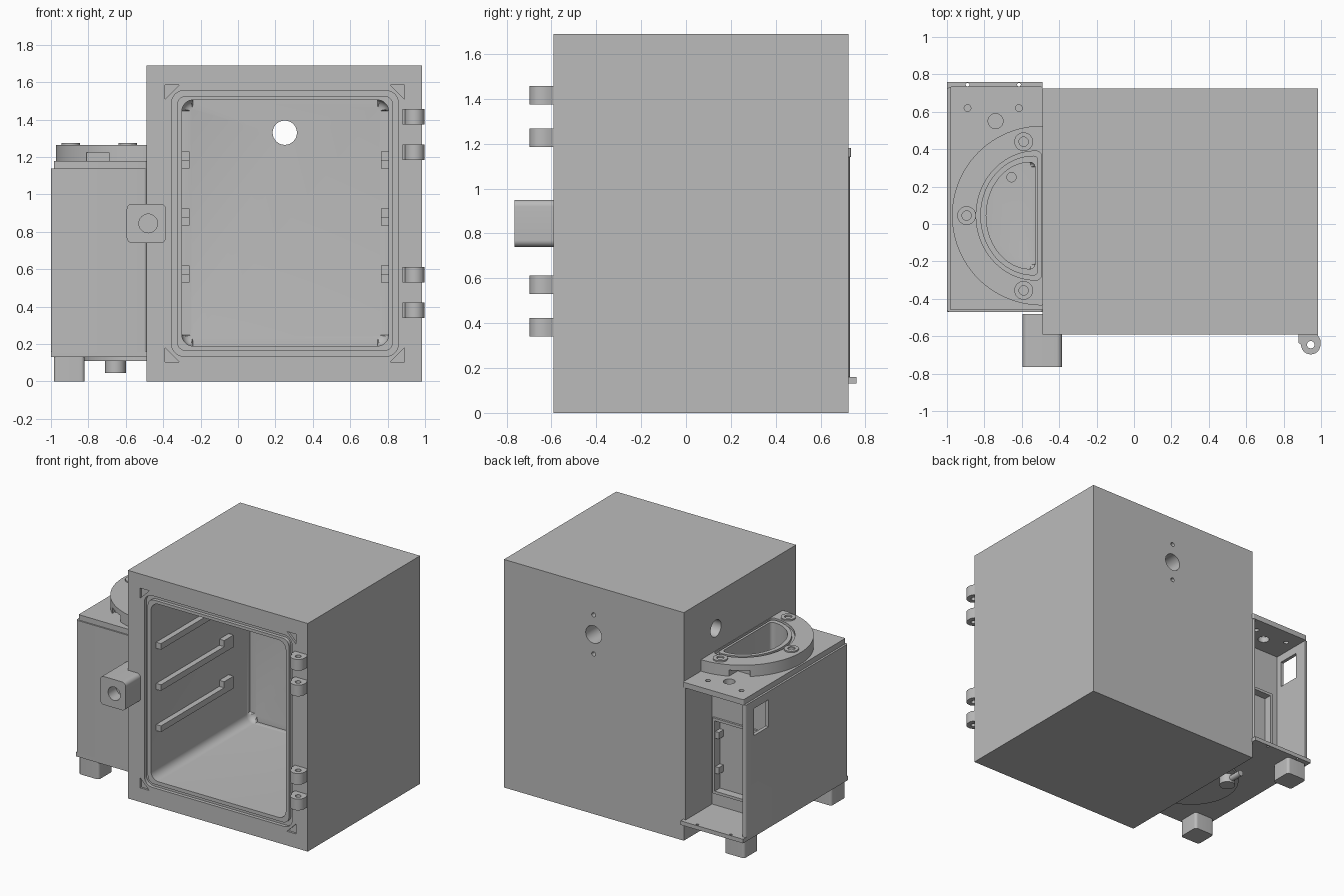
import bpy, bmesh
from math import sin, cos, radians

if "Cube" in bpy.data.objects:
    bpy.data.objects.remove(bpy.data.objects["Cube"], do_unlink=True)

grey = bpy.data.materials.new("plain grey")
grey.use_nodes = True
grey.diffuse_color = (0.5, 0.5, 0.5, 1)
grey.node_tree.nodes["Principled BSDF"].inputs["Base Color"].default_value = (0.5, 0.5, 0.5, 1)
parts = []


# Outline helpers
def arc(u, v, r, a, b, n=8, rx=None):
    angles = [radians(a + (b - a) * i / n) for i in range(n + 1)]
    return [(u + (rx or r) * cos(t), v + r * sin(t)) for t in angles]


def circle(u, v, r, n=32):
    return arc(u, v, r, 0, 360, n)[:-1]


def rect(u0, u1, v0, v1, r=0):
    if not r:
        return [(u0, v0), (u1, v0), (u1, v1), (u0, v1)]
    return (arc(u1 - r, v1 - r, r, 0, 90) + arc(u0 + r, v1 - r, r, 90, 180)
            + arc(u0 + r, v0 + r, r, 180, 270) + arc(u1 - r, v0 + r, r, 270, 360))


def half_moon(flat, r, c, rx=None, cy=0.045):
    u = flat - c
    return (arc(u, cy, r, 90, 270, 48, rx) + arc(u, cy - r + c, c, 270, 360, 6)[1:]
            + arc(u, cy + r - c, c, 0, 90, 6)[:-1])


# Extrude an outline along an axis, optionally rounding the rim at the far end
def prism(name, outline, axis, lo, hi, round_end=0, at_low=False):
    place = {"x": lambda u, v, w: (w, u, v),
             "y": lambda u, v, w: (u, w, v),
             "z": lambda u, v, w: (u, v, w)}[axis]
    bm = bmesh.new()
    low = [bm.verts.new(place(u, v, lo)) for u, v in outline]
    high = [bm.verts.new(place(u, v, hi)) for u, v in outline]
    bm.faces.new(low)
    bm.faces.new(high)
    n = len(outline)
    for i in range(n):
        j = (i + 1) % n
        bm.faces.new((low[i], low[j], high[j], high[i]))
    if round_end:
        rim = set(low if at_low else high)
        edges = [e for e in bm.edges if e.verts[0] in rim and e.verts[1] in rim]
        bmesh.ops.bevel(bm, geom=edges, offset=round_end, segments=5, profile=0.5, affect="EDGES")
    bmesh.ops.recalc_face_normals(bm, faces=bm.faces)
    mesh = bpy.data.meshes.new(name)
    bm.to_mesh(mesh)
    bm.free()
    mesh.materials.append(grey)
    obj = bpy.data.objects.new(name, mesh)
    bpy.context.collection.objects.link(obj)
    return obj


def part(*args, **kw):
    obj = prism(*args, **kw)
    parts.append(obj)
    return obj


# Subtract a cutter from one or more targets, then drop it
def cut(targets, cutter, keep=False):
    cutter.hide_render = True
    for target in targets:
        bpy.context.view_layer.objects.active = target
        mod = target.modifiers.new("cut", "BOOLEAN")
        mod.operation = "DIFFERENCE"
        mod.solver = "EXACT"
        mod.object = cutter
        bpy.ops.object.modifier_apply(modifier=mod.name)
    if not keep:
        bpy.data.objects.remove(cutter, do_unlink=True)


def cut_shape(targets, *args, **kw):
    cut(targets, prism("cutter", *args, **kw))


def cut_ring(targets, outer, inner, axis, lo, hi):
    ring = prism("ring", outer, axis, lo, hi)
    cut_shape([ring], inner, axis, lo - 0.1, hi + 0.1)
    cut(targets, ring)


# Main cabinet with chamber, seal groove and ports
cabinet = part("cabinet", rect(-0.49, 0.985, 0, 1.69), "z", 0, 1)
bpy.data.objects.remove(cabinet, do_unlink=True)
parts.clear()
cabinet = part("cabinet", rect(-0.49, 0.985, 0, 1.69), "y", -0.59, 0.725)
cut_shape([cabinet], rect(-0.3, 0.805, 0.19, 1.505, 0.06), "y", -0.7, 0.57, round_end=0.045)
cut_ring([cabinet], rect(-0.355, 0.857, 0.135, 1.555, 0.065),
         rect(-0.327, 0.83, 0.163, 1.527, 0.05), "y", -0.7, -0.565)
cut_shape([cabinet], circle(0.25, 1.33, 0.065), "y", 0.4, 0.9)
for dz in (-0.145, 0.145):
    cut_shape([cabinet], circle(0.25, 1.33 + dz, 0.016, 16), "y", 0.66, 0.9)
cut_shape([cabinet], circle(0.35, 1.43, 0.062), "x", -0.6, -0.2)

# Small triangular pockets outside the seal corners
for u, su in ((-0.39, 1), (0.89, -1)):
    for v, sv in ((0.105, 1), (1.585, -1)):
        tri = [(u, v), (u + 0.075 * su, v), (u, v + 0.075 * sv)]
        cut_shape([cabinet], tri, "y", -0.7, -0.575)

# Shelf rails with a raised stop at the rear
for i, z in enumerate((0.53, 0.835, 1.14)):
    for side, x0, x1 in (("right", -0.31, -0.26), ("left", 0.765, 0.815)):
        outline = [(-0.53, z), (0.32, z), (0.32, z + 0.09), (0.21, z + 0.09),
                   (0.21, z + 0.045), (-0.53, z + 0.045)]
        part(f"shelf_rail_{side}_{i + 1}", outline, "x", x0, x1)

# Door hinge knuckles
for i, z in enumerate((0.34, 0.53, 1.185, 1.375)):
    outline = [(0.88, -0.58), (0.88, -0.645)] + arc(0.945, -0.645, 0.052, 180, 360, 20) + [(0.997, -0.62), (0.975, -0.58)]
    outline = [p for p in outline if p != (0.88, -0.645)]
    outline.insert(1, (0.88, -0.635))
    knuckle = part(f"hinge_knuckle_{i + 1}", outline, "z", z, z + 0.083)
    cut_shape([knuckle], circle(0.945, -0.645, 0.02, 20), "z", z - 0.1, z + 0.2)

# Latch block
latch = part("latch_block", rect(-0.595, -0.385, 0.74, 0.95, 0.03), "y", -0.765, -0.48)
cut_shape([latch], circle(-0.48, 0.845, 0.05), "y", -0.9, -0.67)

# Side housing with an open rear compartment
housing = part("side_housing", rect(-1, -0.488, -0.47, 0.73, 0.015), "z", 0.155, 1.14)
cut_shape([housing], rect(-0.975, -0.508, 0.42, 0.9), "z", 0.1, 1.3)
cut_shape([housing], rect(0.46, 0.63, 0.88, 1.08), "x", -1.1, -0.9)
cut_shape([housing], rect(-0.9, -0.54, 0.27, 0.79), "y", 0.375, 0.5)
frame = part("compartment_frame", rect(-0.92, -0.52, 0.25, 0.81), "y", 0.41, 0.435)
cut_shape([frame], rect(-0.9, -0.54, 0.27, 0.79), "y", 0.3, 0.5)
for i, z in enumerate((0.4, 0.66)):
    part(f"compartment_clip_{i + 1}", rect(-0.57, -0.53, z, z + 0.05), "y", 0.37, 0.43)

# Bottom plate with rear lip, and top plate
bottom = part("bottom_plate", rect(-1, -0.488, -0.47, 0.76), "z", 0.13, 0.16)
top = part("top_plate", rect(-0.985, -0.488, -0.46, 0.735, 0.01), "z", 1.14, 1.18)
for x in (-0.89, -0.615):
    cut_shape([bottom], circle(x, 0.745, 0.01, 16), "z", 0, 0.3)
    cut_shape([top], circle(x, 0.62, 0.018, 16), "z", 1, 1.3)
cut_shape([top], circle(-0.74, 0.55, 0.04), "z", 1, 1.3)

# Half-moon vessel: flange, base, chamber and seal groove
flange = part("vessel_flange", half_moon(-0.488, 0.48, 0.005), "z", 1.18, 1.265)
base = part("vessel_base", half_moon(-0.488, 0.335, 0.005), "z", 0.11, 0.165)
for y in (-0.37, 0.46):
    cut_shape([flange], rect(-0.81, -0.69, y - 0.08, y + 0.08), "z", 1.1, 1.225)
cut_shape([housing, top, flange, bottom, base], half_moon(-0.53, 0.285, 0.025, 0.235), "z", 0.15, 1.5,
          round_end=0.02, at_low=True)
cut_ring([flange], half_moon(-0.494, 0.345, 0.03, 0.32),
         half_moon(-0.512, 0.32, 0.025, 0.285), "z", 1.245, 1.4)

# Flange bolt bosses
for i, (x, y) in enumerate(((-0.59, 0.44), (-0.895, 0.045), (-0.59, -0.355))):
    boss = part(f"flange_boss_{i + 1}", circle(x, y, 0.05), "z", 1.24, 1.275)
    cut_shape([boss], circle(x, y, 0.025, 20), "z", 1.255, 1.4)

# Drain with outlet spout
drain = part("drain_fitting", circle(-0.655, 0.25, 0.055), "z", 0.045, 0.13)
cut_shape([base, bottom, drain], circle(-0.655, 0.25, 0.025, 20), "z", 0.1, 0.3)
part("drain_spout", circle(-0.655, 0.08, 0.022, 20), "y", 0.27, 0.4)

# Feet under the side housing
for name, y in (("front_foot", -0.46), ("rear_foot", 0.56)):
    part(name, rect(-0.985, -0.82, y, y + 0.165, 0.02), "z", 0, 0.14)

# Smooth curves, crisp edges
bpy.ops.object.select_all(action="DESELECT")
for obj in parts:
    obj.select_set(True)
bpy.context.view_layer.objects.active = cabinet
bpy.ops.object.shade_smooth_by_angle(angle=radians(30))
